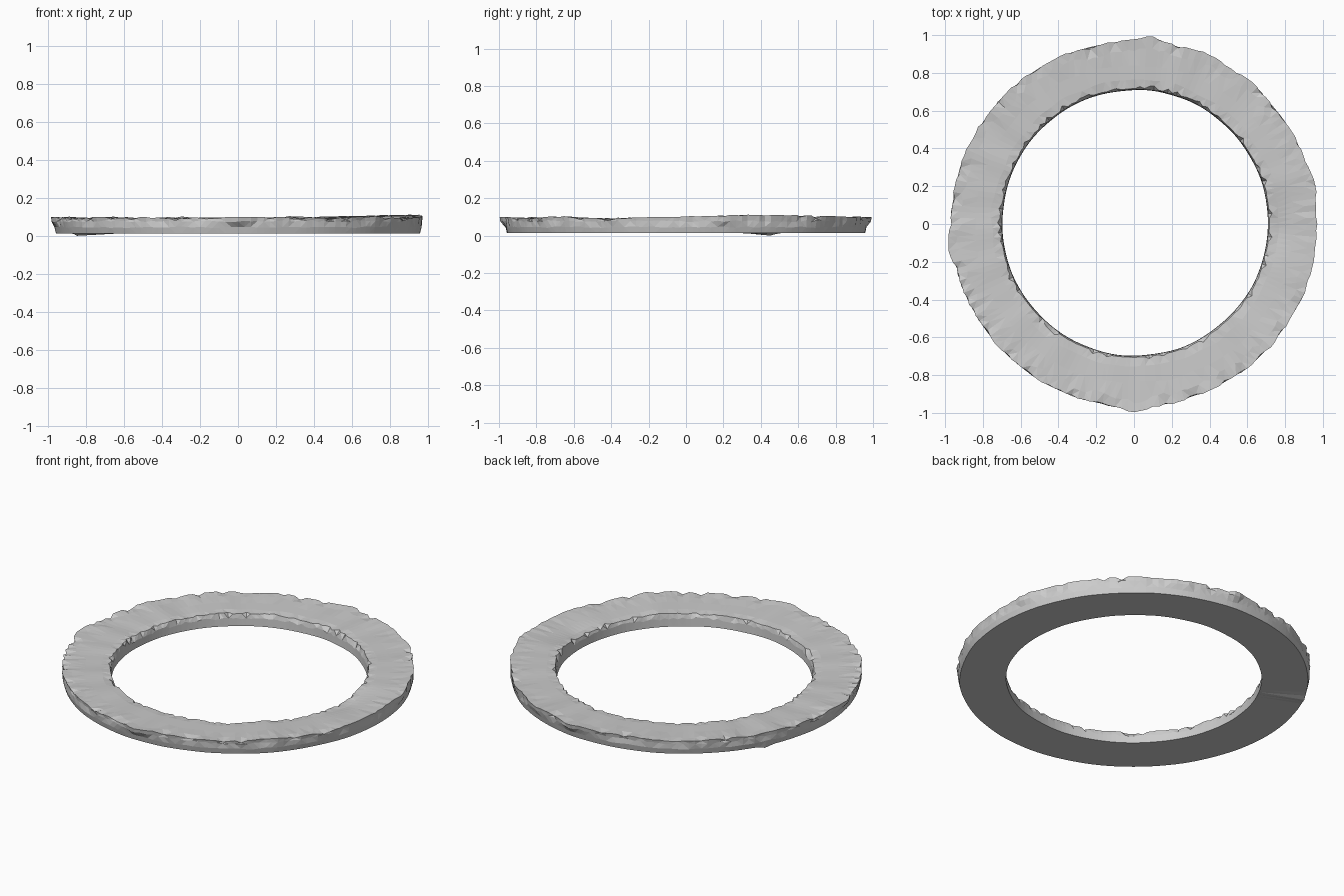
import bpy, bmesh, math, random
from mathutils import Vector, noise

if "Cube" in bpy.data.objects:
    bpy.data.objects.remove(bpy.data.objects["Cube"])

random.seed(7)
SEG = 180


def bump(a, centre, width, height):
    # smooth local swelling around an angle in degrees
    d = (a - centre + 180) % 360 - 180
    return height * math.exp(-(d / width) ** 2)


def wobble(a, freq, seed):
    t = math.radians(a)
    return noise.noise(Vector((math.cos(t) * freq, math.sin(t) * freq, seed)))


def section(i):
    a = i * 360 / SEG
    chip = random.random() ** 3          # occasional deep chips in the rim
    chip_in = random.random() ** 5
    # uneven outer edge with a few protruding lumps
    lumps = (bump(a, 84, 6, .022) + bump(a, 270, 5, .026) + bump(a, 187, 5, .022)
             + bump(a, 12, 5, .010) + bump(a, 66, 6, .012))
    edge = .970 + lumps + .008 * wobble(a, 7, 1) + random.uniform(-.004, .004)
    foot = .957 + .004 * wobble(a, 5, 4)
    inner = .703 + .004 * wobble(a, 4, 8)
    top = .094 + bump(a, 28, 28, .014) + .008 * wobble(a, 5, 12)
    # low worn patch on the right inner side
    worn = bump(a, 357, 12, .018)
    return a, [
        (inner, .013),
        (foot, .013 - bump(a, 152, 2, .013)),
        (foot + .008, .045 + .008 * wobble(a, 12, 20)),
        (edge - .004, .078 + random.uniform(-.006, .005)),
        (edge - .012 * chip, top + .004 - .016 * chip),
        (edge - .05 + random.uniform(-.015, .01), top + random.uniform(-.003, .002)),
        (.84 + .015 * wobble(a, 6, 30), top - .003 - worn * .4),
        (.76 + .015 * wobble(a, 6, 35), top - .005 - worn),
        (inner + .008 + .022 * chip_in, top - .008 - worn * .6 + random.uniform(-.004, .002)),
        (inner + .002, .060 + random.uniform(-.008, .008)),
    ]


# rough stone ring: sweep the irregular section round the centre
bm = bmesh.new()
rings = []
for i in range(SEG):
    a, pts = section(i)
    t = math.radians(a)
    rings.append([bm.verts.new((.006 * (r < .8) + r * math.cos(t),
                                .006 * (r < .8) + r * math.sin(t), z)) for r, z in pts])
n = len(rings[0])
for i in range(SEG):
    p, q = rings[i], rings[(i + 1) % SEG]
    for j in range(n):
        k = (j + 1) % n
        bm.faces.new((p[j], q[j], q[k], p[k]))
# triangulate for faceted chips
bmesh.ops.triangulate(bm, faces=bm.faces[:], quad_method='SHORT_EDGE')
bmesh.ops.recalc_face_normals(bm, faces=bm.faces[:])

mesh = bpy.data.meshes.new("stone_ring")
bm.to_mesh(mesh)
bm.free()
ring = bpy.data.objects.new("stone_ring", mesh)
bpy.context.collection.objects.link(ring)
